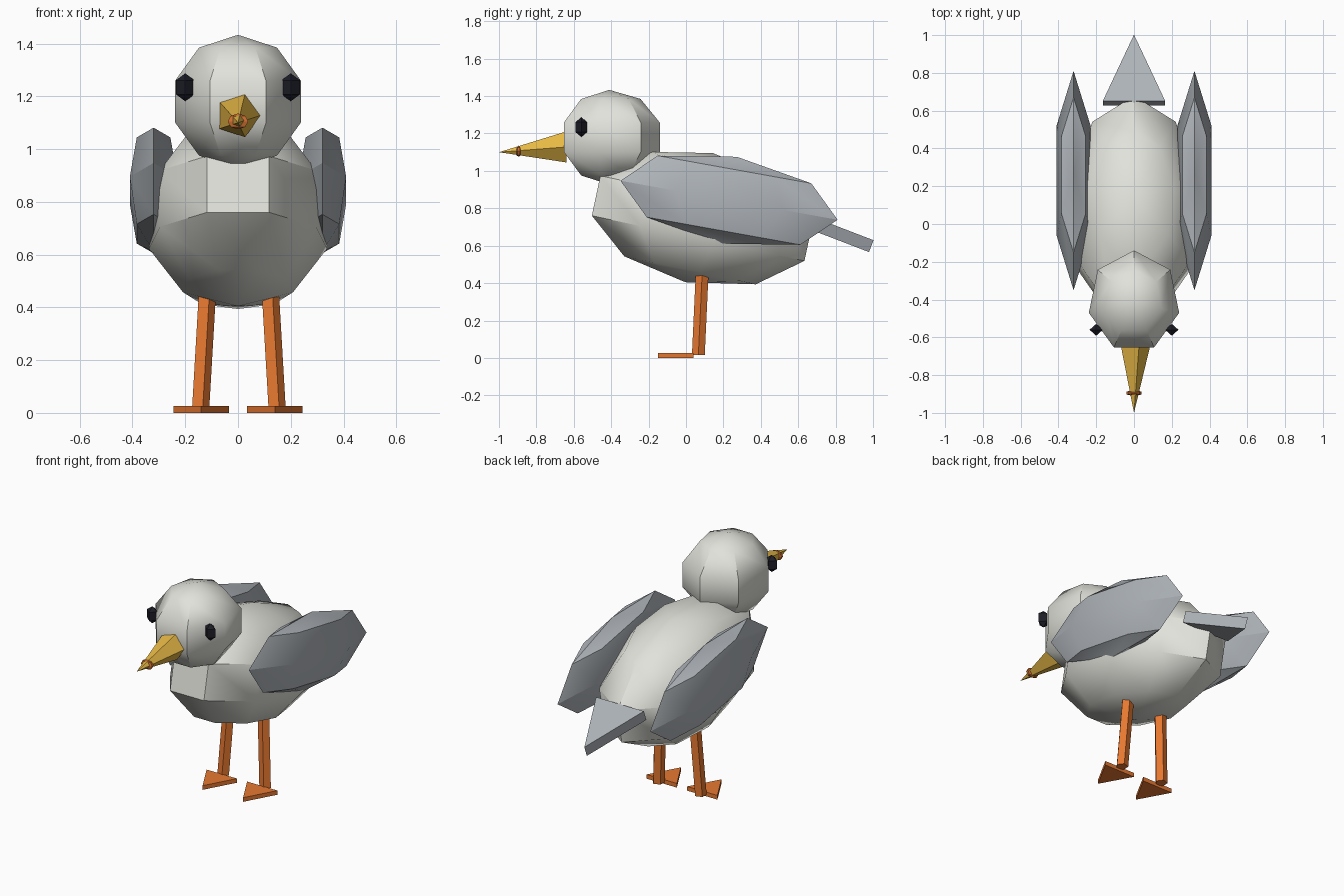
import bpy, bmesh, math
from mathutils import Vector, Matrix

if "Cube" in bpy.data.objects:
    bpy.data.objects.remove(bpy.data.objects["Cube"])


def material(name, rgb):
    m = bpy.data.materials.new(name)
    m.diffuse_color = (*rgb, 1)
    m.use_nodes = True
    m.node_tree.nodes["Principled BSDF"].inputs["Base Color"].default_value = m.diffuse_color
    return m


WHITE = material("off_white", (0.76, 0.76, 0.71))
GREY = material("wing_grey", (0.43, 0.46, 0.49))
YELLOW = material("beak_yellow", (0.80, 0.48, 0.06))
ORANGE = material("leg_orange", (0.80, 0.19, 0.03))
RED = material("spot_red_orange", (0.62, 0.16, 0.03))
BLACK = material("eye_black", (0.012, 0.012, 0.02))


def finish(name, bm, mat, matrix=Matrix(), smooth=None):
    bmesh.ops.recalc_face_normals(bm, faces=bm.faces)
    mesh = bpy.data.meshes.new(name)
    bm.to_mesh(mesh)
    bm.free()
    mesh.materials.append(mat)
    ob = bpy.data.objects.new(name, mesh)
    ob.matrix_world = matrix
    bpy.context.collection.objects.link(ob)
    if smooth:
        bpy.ops.object.select_all(action='DESELECT')
        ob.select_set(True)
        bpy.context.view_layer.objects.active = ob
        bpy.ops.object.shade_smooth_by_angle(angle=math.radians(smooth))
    return ob


def ball(name, mat, loc, scale, segs, rings, tilt=0, smooth=None):
    """Low-poly sphere, scaled, then tilted about x."""
    bm = bmesh.new()
    bmesh.ops.create_uvsphere(bm, u_segments=segs, v_segments=rings, radius=1)
    bmesh.ops.scale(bm, vec=scale, verts=bm.verts)
    m = Matrix.Translation(loc) @ Matrix.Rotation(math.radians(tilt), 4, 'X')
    return finish(name, bm, mat, m, smooth)


def rod(name, mat, a, b, r1, r2, u, v):
    """Five-sided rod or cone from a to b, with ring axes u and v."""
    bm = bmesh.new()
    a, b, u, v = map(Vector, (a, b, u, v))
    ring = [u * math.cos(t) + v * math.sin(t) for t in (math.tau * i / 5 for i in range(5))]
    start = [bm.verts.new(a + p * r1) for p in ring]
    bm.faces.new(start)
    if r2:
        end = [bm.verts.new(b + p * r2) for p in ring]
        bm.faces.new(end)
    else:
        tip = bm.verts.new(b)
    for i in range(5):
        j = (i + 1) % 5
        bm.faces.new((start[i], start[j], end[j], end[i]) if r2 else (start[i], start[j], tip))
    return finish(name, bm, mat)


def wedge(name, mat, loc, half_width, y_base, y_tip, thick, tilt=0):
    """Flat triangular plate, pointing along y."""
    bm = bmesh.new()
    pts = ((-half_width, y_base), (half_width, y_base), (0, y_tip))
    face = bm.faces.new([bm.verts.new((x, y, -thick / 2)) for x, y in pts])
    out = bmesh.ops.extrude_face_region(bm, geom=[face])
    top = [g for g in out["geom"] if isinstance(g, bmesh.types.BMVert)]
    bmesh.ops.translate(bm, verts=top, vec=(0, 0, thick))
    m = Matrix.Translation(loc) @ Matrix.Rotation(math.radians(tilt), 4, 'X')
    return finish(name, bm, mat, m)


# Body and head
ball("body", WHITE, (0, 0.07, 0.75), (0.36, 0.63, 0.353), 9, 5, -12, 40)
ball("head", WHITE, (0, -0.41, 1.18), (0.258, 0.284, 0.253), 7, 5, 0, 40)

# Beak with its spot near the tip
rod("beak", YELLOW, (0, -0.64, 1.128), (0, -1.0, 1.10), 0.087, 0, (1, 0, 0), (0, 0, 1))
ball("beak_spot", RED, (0, -0.895, 1.105), (0.045, 0.016, 0.03), 6, 4)

# Tail
wedge("tail", GREY, (0, 0.815, 0.665), 0.165, -0.188, 0.188, 0.068, -21)

# Paired parts
for side, s in (("left", -1), ("right", 1)):
    ball(side + "_wing", GREY, (s * 0.32, 0.23, 0.843), (0.104, 0.59, 0.236), 6, 4, -10.2, 30)
    ball(side + "_eye", BLACK, (s * 0.2, -0.56, 1.234), (0.041, 0.036, 0.053), 4, 3)
    rod(side + "_leg", ORANGE, (s * 0.145, 0.066, 0.015), (s * 0.12, 0.086, 0.445),
        0.036, 0.036, (1, 0, 0), (0, 1, 0))
    wedge(side + "_foot", ORANGE, (s * 0.14, 0, 0.013), 0.105, 0.04, -0.15, 0.026)
